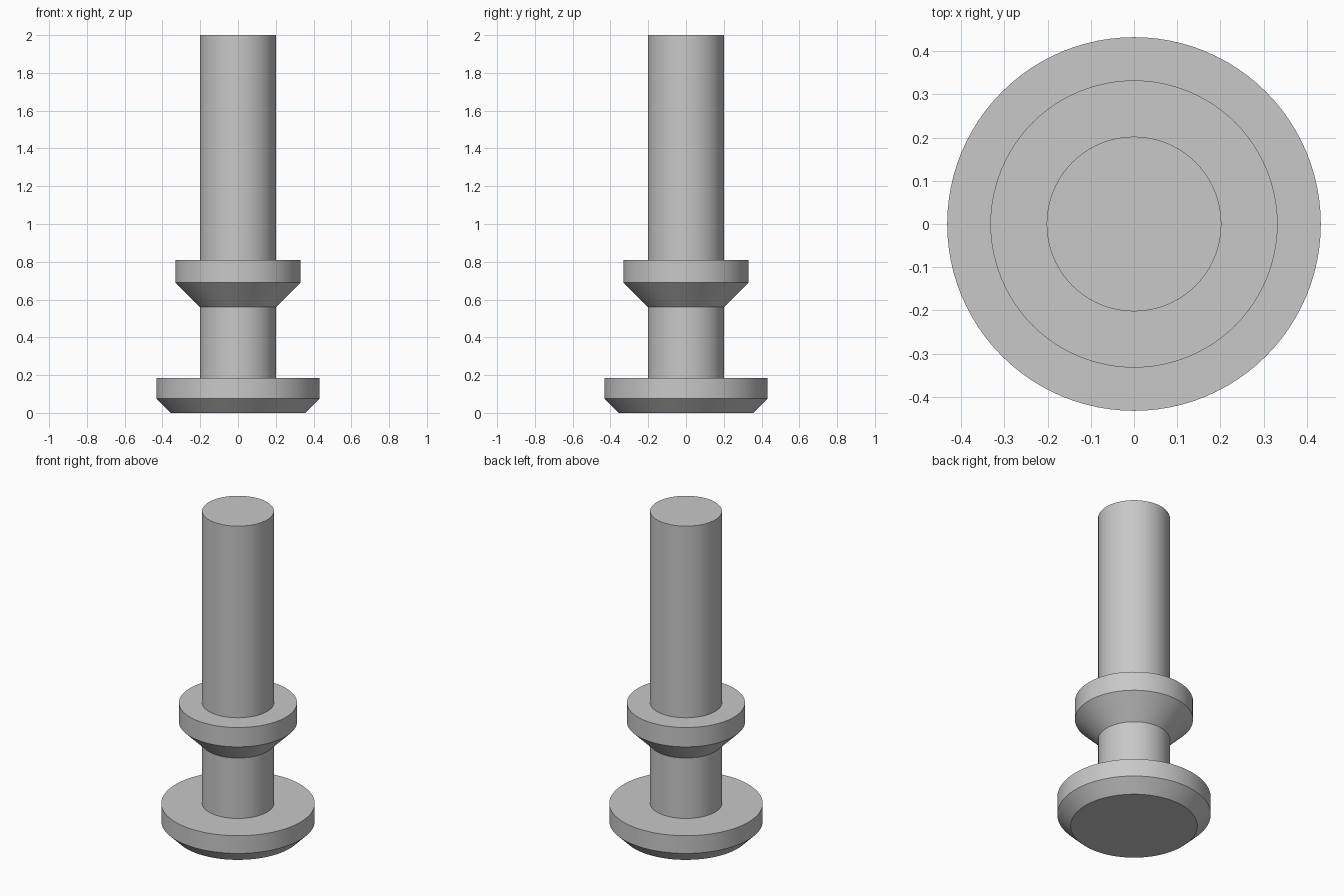
import bpy, bmesh, math

cube = bpy.data.objects.get("Cube")
if cube:
    bpy.data.objects.remove(cube, do_unlink=True)

SIDES = 96

# Flat grey metal
grey = bpy.data.materials.new("grey metal")
grey.use_nodes = True
colour = (0.58, 0.58, 0.58, 1)
grey.diffuse_color = colour
grey.node_tree.nodes["Principled BSDF"].inputs["Base Color"].default_value = colour

# Half profile (radius, height): chamfered foot, neck, flared collar, shaft
profile = [(0.357, 0), (0.432, 0.075), (0.432, 0.185),
           (0.202, 0.185), (0.202, 0.56),
           (0.332, 0.69), (0.332, 0.81),
           (0.202, 0.81), (0.202, 2)]

# Turn the profile into one closed solid
bm = bmesh.new()
rings = []
for radius, height in profile:
    ring = []
    for i in range(SIDES):
        a = math.tau * i / SIDES
        ring.append(bm.verts.new((radius * math.cos(a), radius * math.sin(a), height)))
    rings.append(ring)
for low, high in zip(rings, rings[1:]):
    for i in range(SIDES):
        j = (i + 1) % SIDES
        bm.faces.new((low[i], low[j], high[j], high[i]))

# Flat end caps
bm.faces.new(rings[0][::-1])
bm.faces.new(rings[-1])

mesh = bpy.data.meshes.new("flanged_pin")
bm.to_mesh(mesh)
bm.free()
mesh.materials.append(grey)
pin = bpy.data.objects.new("flanged_pin", mesh)
bpy.context.collection.objects.link(pin)

# Smooth round walls, sharp rims
bpy.ops.object.select_all(action="DESELECT")
pin.select_set(True)
bpy.context.view_layer.objects.active = pin
bpy.ops.object.shade_smooth_by_angle(angle=math.radians(30))
